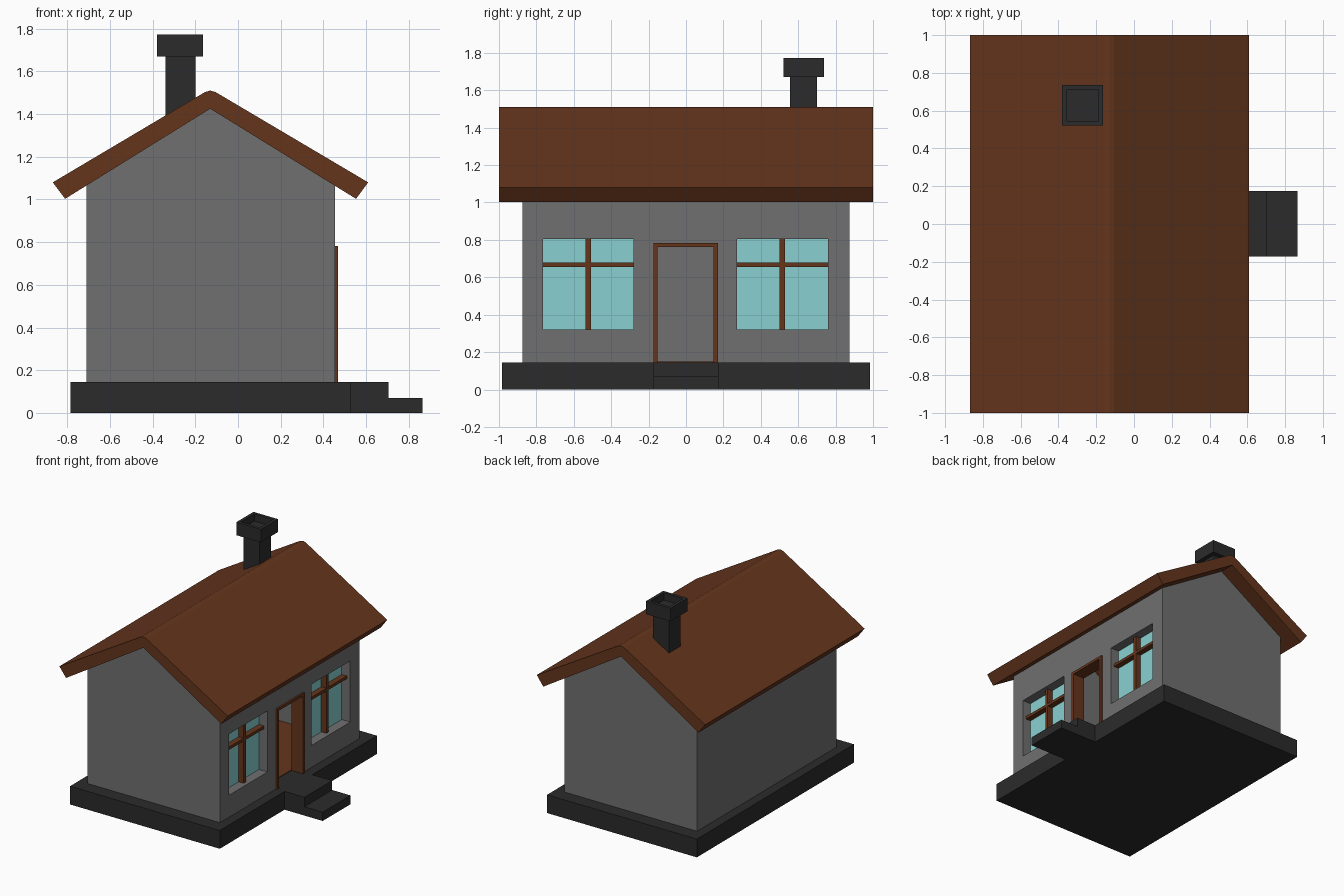
import bpy

if "Cube" in bpy.data.objects:
    bpy.data.objects.remove(bpy.data.objects["Cube"])


def material(name, rgb):
    m = bpy.data.materials.new(name)
    m.diffuse_color = (*rgb, 1)
    m.use_nodes = True
    m.node_tree.nodes["Principled BSDF"].inputs["Base Color"].default_value = m.diffuse_color
    return m


BROWN = material("brown", (0.13, 0.036, 0.012))
DARK = material("dark", (0.024, 0.024, 0.024))
WALL = material("wall", (0.16, 0.16, 0.16))
GLASS = material("glass", (0.25, 0.63, 0.63))


def prism(name, profile, y0, y1, mat=None):
    """Extrude an x-z profile (counter-clockwise from the front) along y."""
    n = len(profile)
    verts = [(x, y, z) for y in (y0, y1) for x, z in profile]
    faces = [tuple(range(n)), tuple(reversed(range(n, 2 * n)))]
    faces += [(i, i + n, (i + 1) % n + n, (i + 1) % n) for i in range(n)]
    mesh = bpy.data.meshes.new(name)
    mesh.from_pydata(verts, [], faces)
    if mat:
        mesh.materials.append(mat)
    ob = bpy.data.objects.new(name, mesh)
    bpy.context.collection.objects.link(ob)
    return ob


def box(name, x0, x1, y0, y1, z0, z1, mat=None):
    return prism(name, [(x0, z0), (x1, z0), (x1, z1), (x0, z1)], y0, y1, mat)


def cut(target, cutter):
    mod = target.modifiers.new("cut", 'BOOLEAN')
    mod.operation = 'DIFFERENCE'
    mod.solver = 'EXACT'
    mod.object = cutter
    cutter.hide_render = True
    cutter.display_type = 'WIRE'
    cutter.hide_set(True)


# Foundation and entrance steps
prism("foundation", [(-0.785, 0), (0.53, 0), (0.53, 0.145), (-0.785, 0.145)],
      -0.985, 0.985, DARK)
prism("entrance_steps", [(0.53, 0), (0.865, 0), (0.865, 0.07), (0.705, 0.07),
                         (0.705, 0.145), (0.53, 0.145)], -0.173, 0.175, DARK)

# Hollow gabled walls, open to the roof underside
walls = prism("walls", [(-0.71, 0.145), (0.455, 0.145), (0.455, 1.07),
                        (-0.13, 1.425), (-0.71, 1.07)], -0.875, 0.875, WALL)
cut(walls, box("room_cutter", -0.62, 0.365, -0.785, 0.785, 0.1, 1.6))
box("floor", -0.62, 0.365, -0.785, 0.785, 0.14, 0.15, BROWN)

# Roof with a slightly rounded ridge
prism("roof", [(-0.81, 1.003), (-0.13, 1.425), (0.553, 1.003), (0.61, 1.08),
               (-0.105, 1.503), (-0.13, 1.51), (-0.155, 1.503), (-0.868, 1.08)],
      -1, 1, BROWN)

# Windows: opening, recessed pane and cross bars
for side, y0, y1 in (("left", -0.765, -0.28), ("right", 0.272, 0.758)):
    mid = (y0 + y1) / 2
    cut(walls, box(side + "_window_cutter", 0.3, 0.6, y0, y1, 0.32, 0.805))
    box(side + "_window_pane", 0.37, 0.38, y0, y1, 0.32, 0.805, GLASS)
    box(side + "_window_post", 0.365, 0.425, mid - 0.014, mid + 0.014,
        0.32, 0.805, BROWN)
    box(side + "_window_bar", 0.365, 0.425, y0, y1, 0.655, 0.678, BROWN)

# Open doorway with a frame
cut(walls, box("door_cutter", 0.3, 0.6, -0.165, 0.16, 0.12, 0.775))
frame = box("door_frame", 0.365, 0.468, -0.175, 0.17, 0.145, 0.783, BROWN)
cut(frame, box("frame_cutter", 0.3, 0.6, -0.153, 0.148, 0.1, 0.762))

# Chimney with a recessed cap
box("chimney_shaft", -0.34, -0.2, 0.555, 0.7, 1.3, 1.68, DARK)
cap = box("chimney_cap", -0.38, -0.165, 0.522, 0.737, 1.67, 1.773, DARK)
cut(cap, box("cap_cutter", -0.356, -0.189, 0.546, 0.713, 1.715, 1.85))
